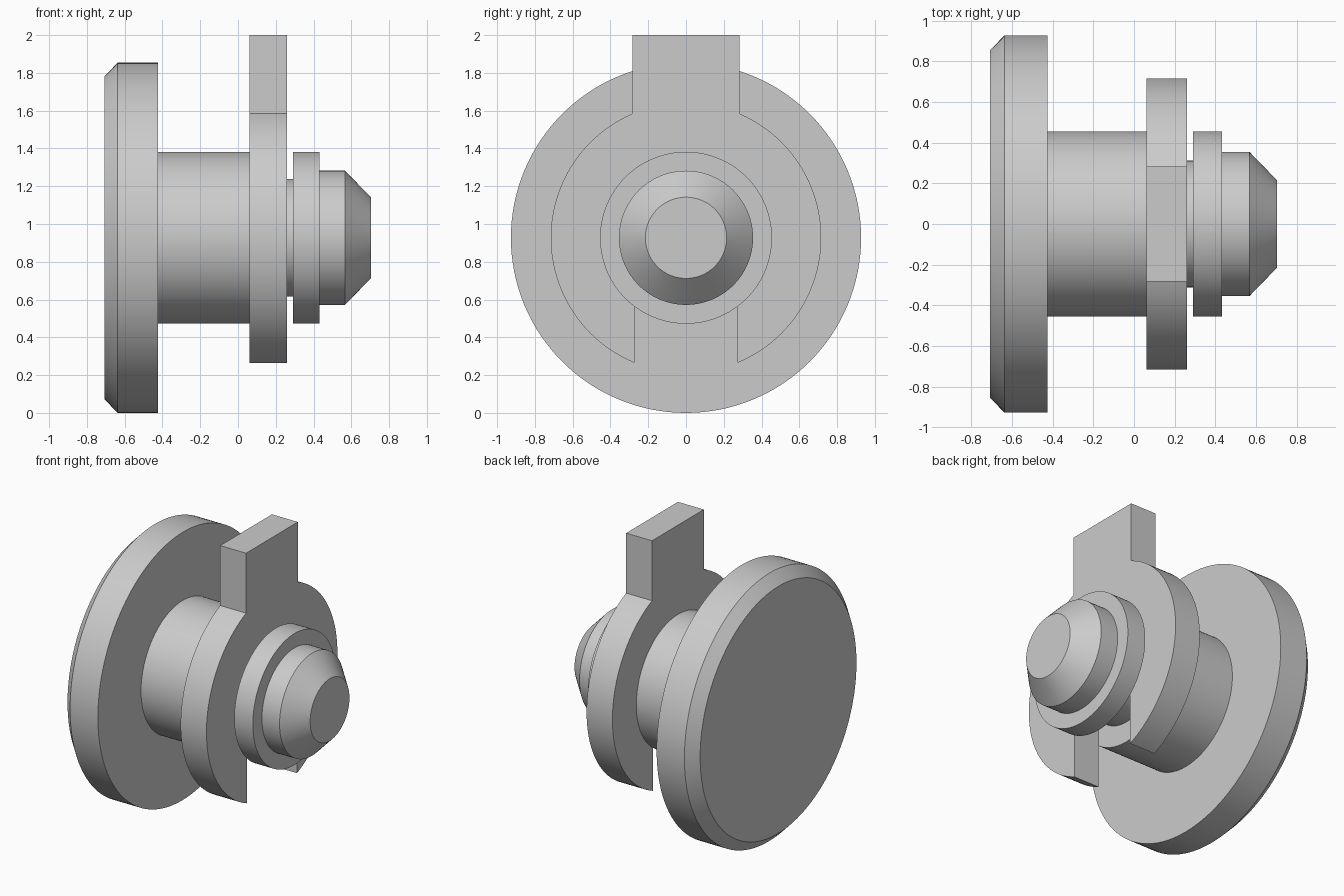
import bpy, bmesh
from math import asin, acos, cos, sin, pi, radians

if "Cube" in bpy.data.objects:
    bpy.data.objects.remove(bpy.data.objects["Cube"])

AXIS_Z = 0.927
SEGMENTS = 128

metal = bpy.data.materials.new("grey metal")
metal.use_nodes = True
grey = (0.6, 0.6, 0.6, 1)
metal.diffuse_color = grey
metal.node_tree.nodes["Principled BSDF"].inputs["Base Color"].default_value = grey


def finish(name, bm):
    bmesh.ops.recalc_face_normals(bm, faces=bm.faces[:])
    mesh = bpy.data.meshes.new(name)
    bm.to_mesh(mesh)
    bm.free()
    mesh.materials.append(metal)
    obj = bpy.data.objects.new(name, mesh)
    obj.location.z = AXIS_Z
    bpy.context.collection.objects.link(obj)
    bpy.ops.object.select_all(action="DESELECT")
    obj.select_set(True)
    bpy.context.view_layer.objects.active = obj
    bpy.ops.object.shade_smooth_by_angle(angle=radians(25))
    return obj


def turned(name, profile):
    """Solid of revolution about x from (x, radius) pairs, capped at both ends."""
    bm = bmesh.new()
    rings = [[bm.verts.new((x, r * cos(2 * pi * i / SEGMENTS), r * sin(2 * pi * i / SEGMENTS)))
              for i in range(SEGMENTS)] for x, r in profile]
    for a, b in zip(rings, rings[1:]):
        for i in range(SEGMENTS):
            j = (i + 1) % SEGMENTS
            bm.faces.new((a[i], a[j], b[j], b[i]))
    bm.faces.new(rings[0])
    bm.faces.new(rings[-1])
    return finish(name, bm)


def arc(radius, start, end, steps):
    """Points (y, z), angle measured from straight up towards +y."""
    angles = [start + (end - start) * i / steps for i in range(steps + 1)]
    return [(radius * sin(a), radius * cos(a)) for a in angles]


# Pin: chamfered head, shaft, groove, collar and tapered tip in one turning
turned("pin", [(-0.707, 0.855), (-0.637, 0.927), (-0.424, 0.927), (-0.424, 0.455),
               (0.062, 0.455), (0.062, 0.312), (0.29, 0.312), (0.29, 0.455),
               (0.432, 0.455), (0.432, 0.355), (0.567, 0.355), (0.703, 0.215)])

# Retaining clip: open ring with a square tab on top and a slot below
OUTER, INNER, TAB, SLOT = 0.716, 0.312, 0.283, 0.273
TAB_TOP = 2 - AXIS_Z
half = [(TAB, TAB_TOP)]
half += arc(OUTER, asin(TAB / OUTER), pi - asin(SLOT / OUTER), 48)
half += arc(INNER, pi - asin(SLOT / INNER), 0, 32)
outline = half + [(-y, z) for y, z in reversed(half[:-1])]

bm = bmesh.new()
face = bm.faces.new([bm.verts.new((0.062, y, z)) for y, z in outline])
extruded = bmesh.ops.extrude_face_region(bm, geom=[face])
bmesh.ops.translate(bm, vec=(0.198, 0, 0),
                    verts=[v for v in extruded["geom"] if isinstance(v, bmesh.types.BMVert)])
finish("retaining_clip", bm)
